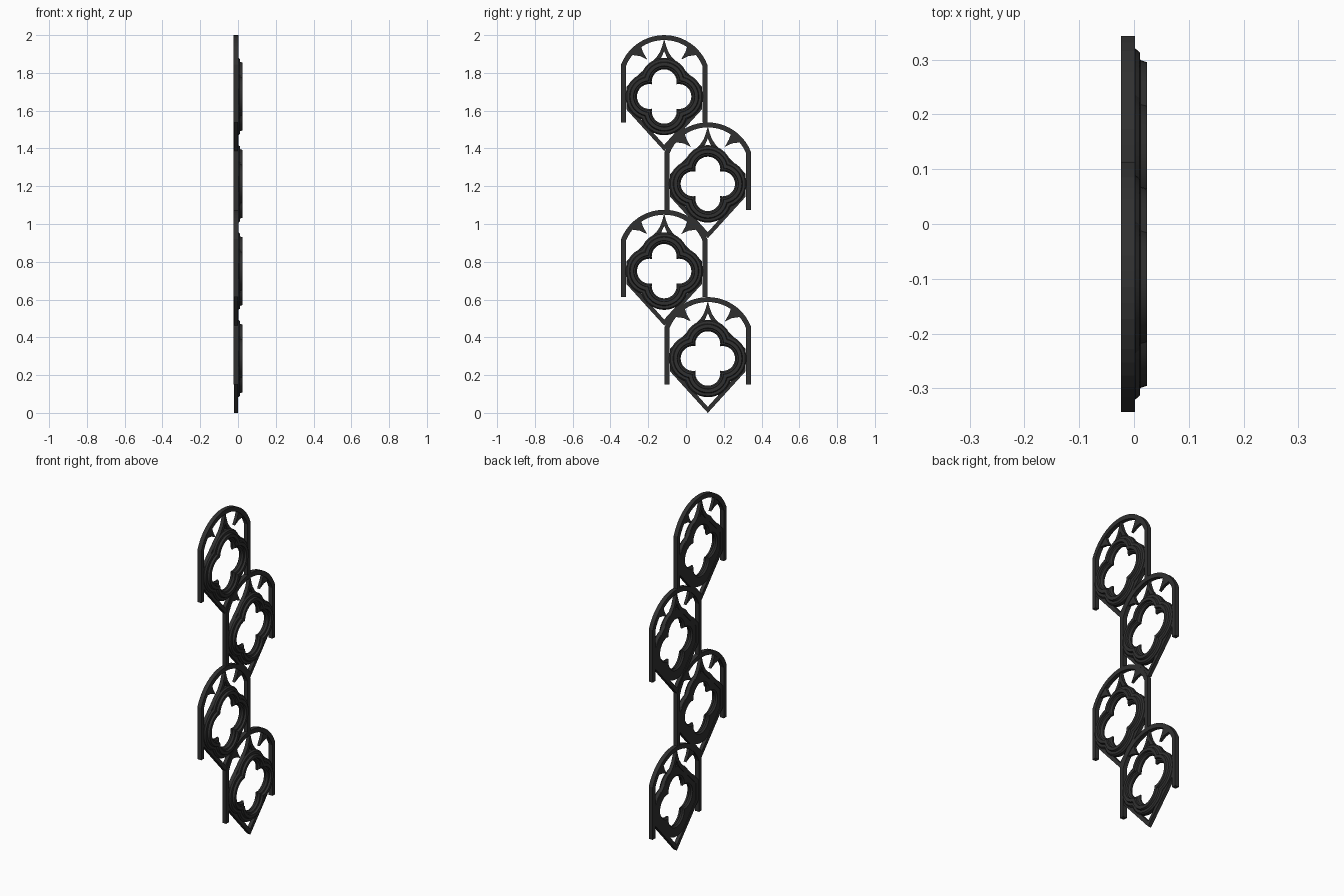
import bpy, bmesh
from math import sin, cos, asin, pi, radians, sqrt

if "Cube" in bpy.data.objects:
    bpy.data.objects.remove(bpy.data.objects["Cube"])

mat = bpy.data.materials.new("dark_iron")
mat.diffuse_color = (0.03, 0.03, 0.03, 1)
mat.use_nodes = True
mat.node_tree.nodes["Principled BSDF"].inputs["Base Color"].default_value = mat.diffuse_color


def finish(name, bm, smooth=False):
    bmesh.ops.recalc_face_normals(bm, faces=bm.faces)
    me = bpy.data.meshes.new(name)
    bm.to_mesh(me)
    bm.free()
    me.materials.append(mat)
    ob = bpy.data.objects.new(name, me)
    bpy.context.collection.objects.link(ob)
    if smooth:
        bpy.context.view_layer.objects.active = ob
        ob.select_set(True)
        bpy.ops.object.shade_smooth_by_angle(angle=radians(30))
        ob.select_set(False)
    return ob


def loft(name, loops, smooth=False):
    """Closed loops of (x, y, z), joined in a closed cycle."""
    bm = bmesh.new()
    vs = [[bm.verts.new(p) for p in lp] for lp in loops]
    n = len(vs[0])
    for k, a in enumerate(vs):
        b = vs[(k + 1) % len(vs)]
        for i in range(n):
            j = (i + 1) % n
            bm.faces.new((a[i], a[j], b[j], b[i]))
    return finish(name, bm, smooth)


def plate(name, pts, x0, x1):
    """Flat outline of (y, z) extruded along x."""
    bm = bmesh.new()
    f = bm.faces.new([bm.verts.new((x0, y, z)) for y, z in pts])
    ext = bmesh.ops.extrude_face_region(bm, geom=[f])["geom"]
    bmesh.ops.translate(bm, vec=(x1 - x0, 0, 0),
                        verts=[v for v in ext if isinstance(v, bmesh.types.BMVert)])
    return finish(name, bm)


def mirror_loop(half):
    return half + [(-y, z) for y, z in reversed(half) if abs(y) > 1e-6]


def arch_line(hw, top, spring, foot, n=20):
    """Posts topped by a segmental arch."""
    rise = top - spring
    r = (hw * hw + rise * rise) / (2 * rise)
    a = asin(hw / r)
    arc = [(r * sin(-a + 2 * a * i / n), top - r + r * cos(-a + 2 * a * i / n))
           for i in range(n + 1)]
    return [(-hw, foot)] + arc + [(hw, foot)]


def quatrefoil(r, d=0.078, n=16):
    a = pi / 4 + asin(d / (r * sqrt(2)))
    pts = []
    for q in range(4):
        c, s = cos(q * pi / 2), sin(q * pi / 2)
        for i in range(n):
            t = -a + 2 * a * i / n
            y, z = d + r * cos(t), r * sin(t)
            pts.append((y * c - z * s, y * s + z * c))
    return pts


OUTER = mirror_loop([(0, .305), (.010, .268), (.022, .236), (.042, .206),
                     (.2, .052), (.2, -.068), (0, -.288)])
INNER = mirror_loop([(0, .24), (.006, .227), (.014, .208), (.028, .188),
                     (.176, .042), (.176, -.06), (0, -.256)])
# moulding section of the quatrefoil ring: lobe radius, depth
RING = [(.127, -.020), (.074, -.020), (.066, -.012), (.066, -.002), (.074, .008),
        (.082, .010), (.084, .022), (.102, .022), (.106, .010), (.120, .009), (.127, .001)]
THORN = [(-.186, .222), (-.160, .248), (-.125, .272), (-.112, .235), (-.090, .196),
         (-.128, .214)]

for k in range(4):
    cy = .1155 if k % 2 == 0 else -.1155
    cz = .288 + k * .4623
    tag = str(k + 1)
    # arch with posts
    arch = plate("arch_frame_" + tag,
                 arch_line(.228, .325, .17, -.138)
                 + arch_line(.203, .299, .16, -.138)[::-1], -.025, 0)
    # diamond frame with ogee tip
    frame = loft("ogee_diamond_" + tag,
                 [[(x, y, z) for y, z in lp] for lp, x in
                  ((OUTER, -.023), (OUTER, -.002), (INNER, -.002), (INNER, -.023))])
    # moulded quatrefoil
    foil = loft("quatrefoil_" + tag,
                [[(x, y, z) for y, z in quatrefoil(r)] for r, x in RING], True)
    parts = [arch, frame, foil]
    # thorn cusps under the arch
    for side in (1, -1):
        parts.append(plate("arch_cusp_" + tag + ("_a" if side > 0 else "_b"),
                           [(y * side, z) for y, z in THORN], -.021, -.004))
    for ob in parts:
        ob.location = (0.0015, cy, cz)
